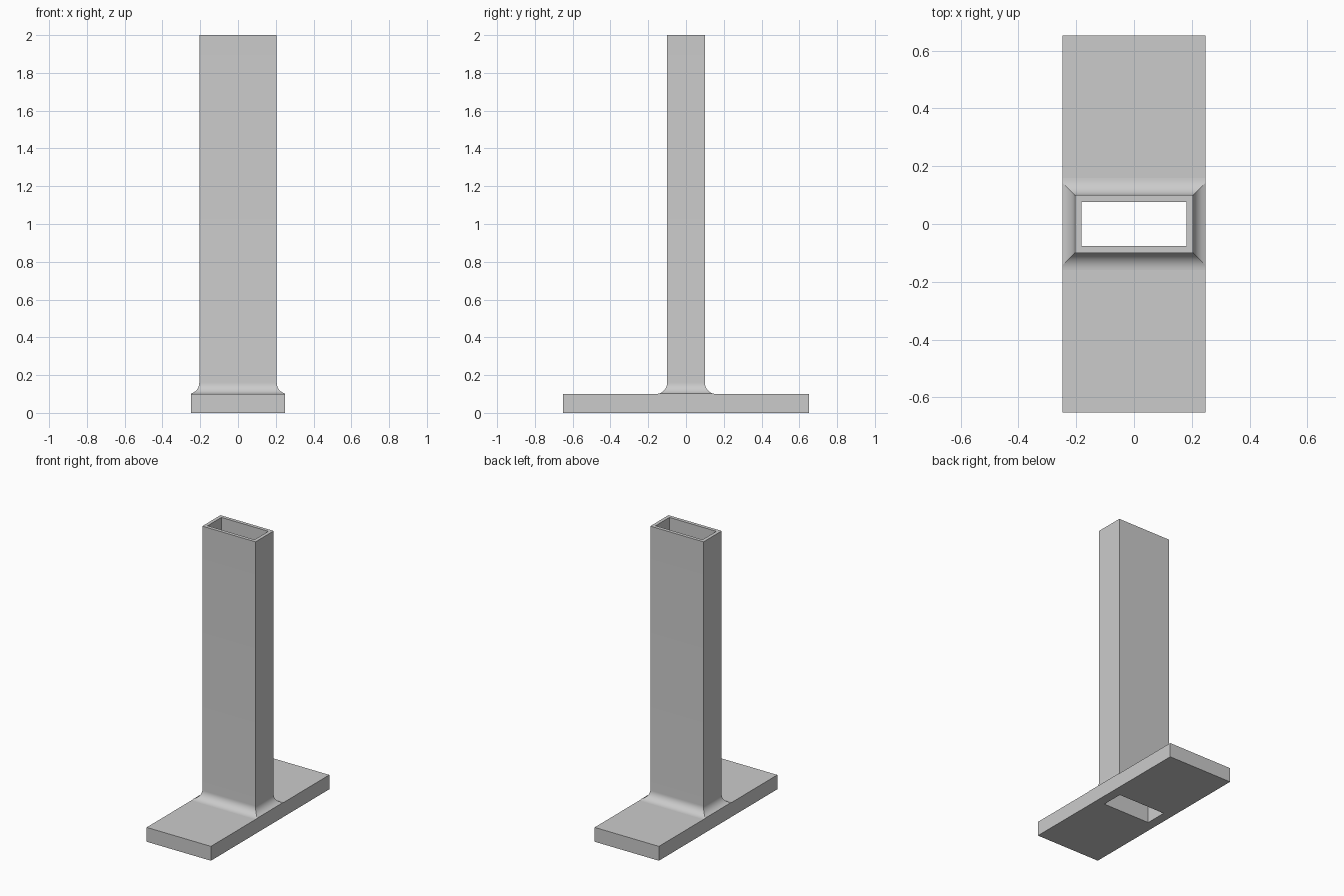
import bpy, bmesh, math

default = bpy.data.objects.get("Cube")
if default:
    bpy.data.objects.remove(default)

# Main dimensions (half widths in x and y, heights in z)
BASE_X, BASE_Y, BASE_TOP = 0.2475, 0.652, 0.1
TUBE_X, TUBE_Y, TUBE_TOP = 0.205, 0.1, 2.0
WALL, FILLET, STEPS = 0.024, 0.06, 12
HOLE_X, HOLE_Y = TUBE_X - WALL, TUBE_Y - WALL

grey = bpy.data.materials.new("plain_grey")
grey.use_nodes = True
colour = (0.6, 0.6, 0.6, 1)
grey.diffuse_color = colour
grey.node_tree.nodes["Principled BSDF"].inputs["Base Color"].default_value = colour


def loft(name, rings, closed):
    """Skin a series of rectangles given as (half x, half y, z)."""
    bm = bmesh.new()
    loops = [[bm.verts.new((sx * x, sy * y, z))
              for sx, sy in ((-1, -1), (1, -1), (1, 1), (-1, 1))]
             for x, y, z in rings]
    pairs = list(zip(loops, loops[1:]))
    if closed:
        pairs.append((loops[-1], loops[0]))
    for a, b in pairs:
        for i in range(4):
            j = (i + 1) % 4
            bm.faces.new((a[i], a[j], b[j], b[i]))
    mesh = bpy.data.meshes.new(name)
    bm.to_mesh(mesh)
    bm.free()
    mesh.materials.append(grey)
    obj = bpy.data.objects.new(name, mesh)
    bpy.context.collection.objects.link(obj)
    return obj


# Flat foot plate with the tube opening cut through it
loft("base_plate", [(HOLE_X, HOLE_Y, 0), (BASE_X, BASE_Y, 0),
                    (BASE_X, BASE_Y, BASE_TOP), (HOLE_X, HOLE_Y, BASE_TOP)][::1], True)

# Hollow upright: concave weld fillet trimmed at the plate edge, walls, rim, bore
rings = []
for k in range(STEPS + 1):
    angle = math.pi / 2 * k / STEPS
    out = FILLET * (1 - math.sin(angle))
    z = BASE_TOP + FILLET * (1 - math.cos(angle))
    rings.append((min(TUBE_X + out, BASE_X), TUBE_Y + out, z))
rings += [(TUBE_X, TUBE_Y, TUBE_TOP), (HOLE_X, HOLE_Y, TUBE_TOP), (HOLE_X, HOLE_Y, BASE_TOP)]
tube = loft("hollow_upright", rings, False)

bpy.ops.object.select_all(action="DESELECT")
tube.select_set(True)
bpy.context.view_layer.objects.active = tube
bpy.ops.object.shade_smooth_by_angle(angle=math.radians(30))
